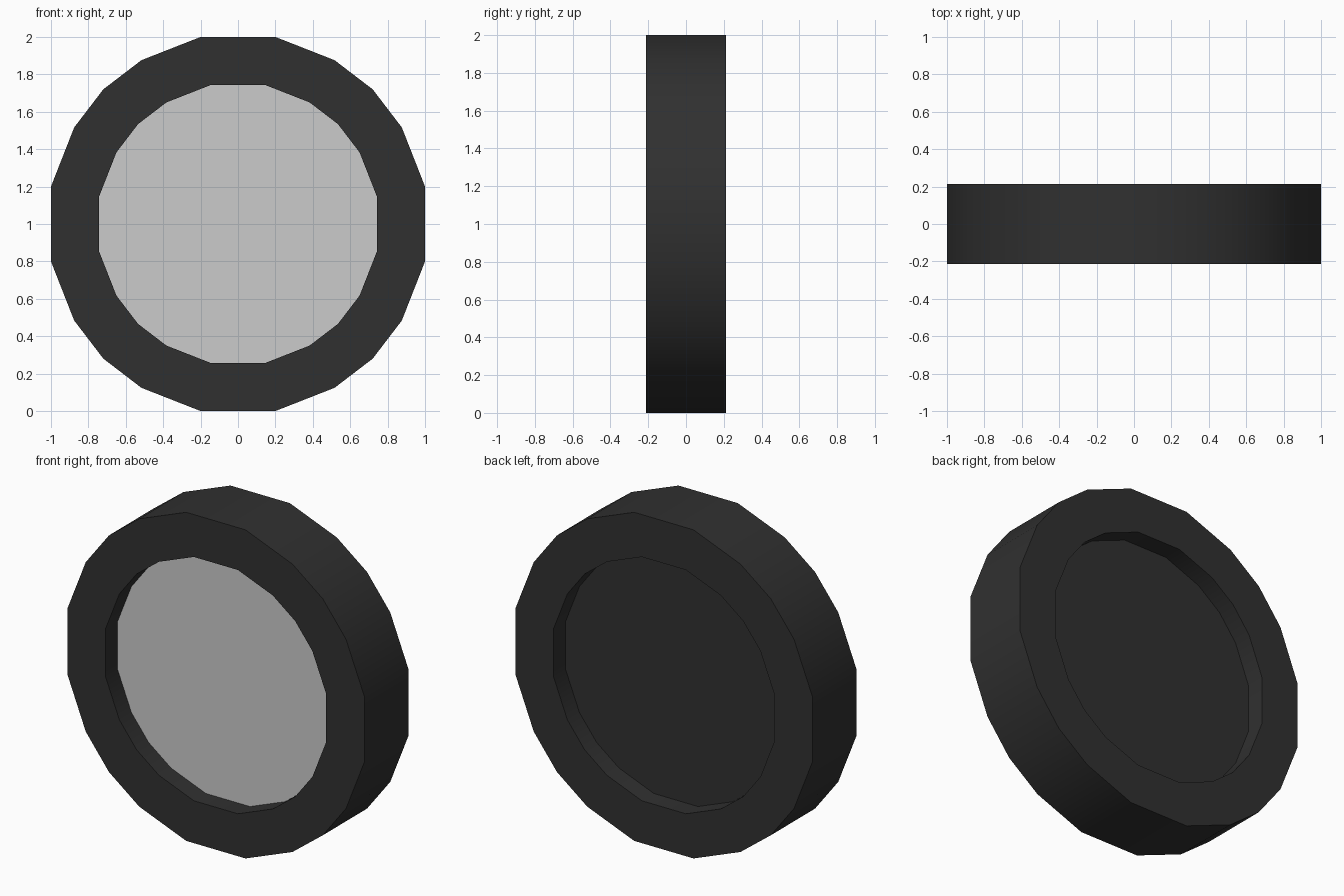
import bpy
import bmesh
import math

if "Cube" in bpy.data.objects:
    bpy.data.objects.remove(bpy.data.objects["Cube"])

CENTRE_Z = 1.0
INNER = 0.742      # inner opening relative to the outer outline
HALF_DEPTH = 0.213
PANEL_Y = 0.097    # recessed panels sit this far from the middle

# One quarter of the 20-sided outline, repeated by rotation
QUARTER = [(1.0, 0.2), (0.876, 0.516), (0.72, 0.72), (0.516, 0.876), (0.2, 1.0)]


def outline(scale):
    points = []
    for k in range(4):
        c, s = round(math.cos(k * math.pi / 2)), round(math.sin(k * math.pi / 2))
        points += [((x * c - z * s) * scale, (x * s + z * c) * scale) for x, z in QUARTER]
    return points


def add_loop(bm, scale, y):
    return [bm.verts.new((x, y, z + CENTRE_Z)) for x, z in outline(scale)]


def finish(bm, name, colour=None):
    mesh = bpy.data.meshes.new(name)
    bm.to_mesh(mesh)
    bm.free()
    obj = bpy.data.objects.new(name, mesh)
    bpy.context.collection.objects.link(obj)
    if colour:
        mat = bpy.data.materials.new(name + "_colour")
        mat.diffuse_color = colour
        mat.use_nodes = True
        mat.node_tree.nodes["Principled BSDF"].inputs["Base Color"].default_value = mat.diffuse_color
        mesh.materials.append(mat)
    bpy.ops.object.select_all(action='DESELECT')
    obj.select_set(True)
    bpy.context.view_layer.objects.active = obj
    bpy.ops.object.shade_smooth_by_angle(angle=math.radians(30))
    return obj


# Frame: thick ring with a recess on both sides, closed by a back panel
bm = bmesh.new()
section = [(INNER, -PANEL_Y), (INNER, -HALF_DEPTH), (1.0, -HALF_DEPTH),
           (1.0, HALF_DEPTH), (INNER, HALF_DEPTH), (INNER, PANEL_Y)]
loops = [add_loop(bm, s, y) for s, y in section]
for a, b in zip(loops, loops[1:]):
    for i in range(len(a)):
        j = (i + 1) % len(a)
        bm.faces.new((a[i], a[j], b[j], b[i]))
bm.faces.new(loops[-1])
bmesh.ops.recalc_face_normals(bm, faces=bm.faces[:])
finish(bm, "frame", (0.03, 0.03, 0.03, 1.0))

# Front panel: pale disc set into the front recess
bm = bmesh.new()
face = bm.faces.new(add_loop(bm, INNER, -PANEL_Y))
face.normal_update()
if face.normal.y > 0:
    face.normal_flip()
finish(bm, "front_panel")
